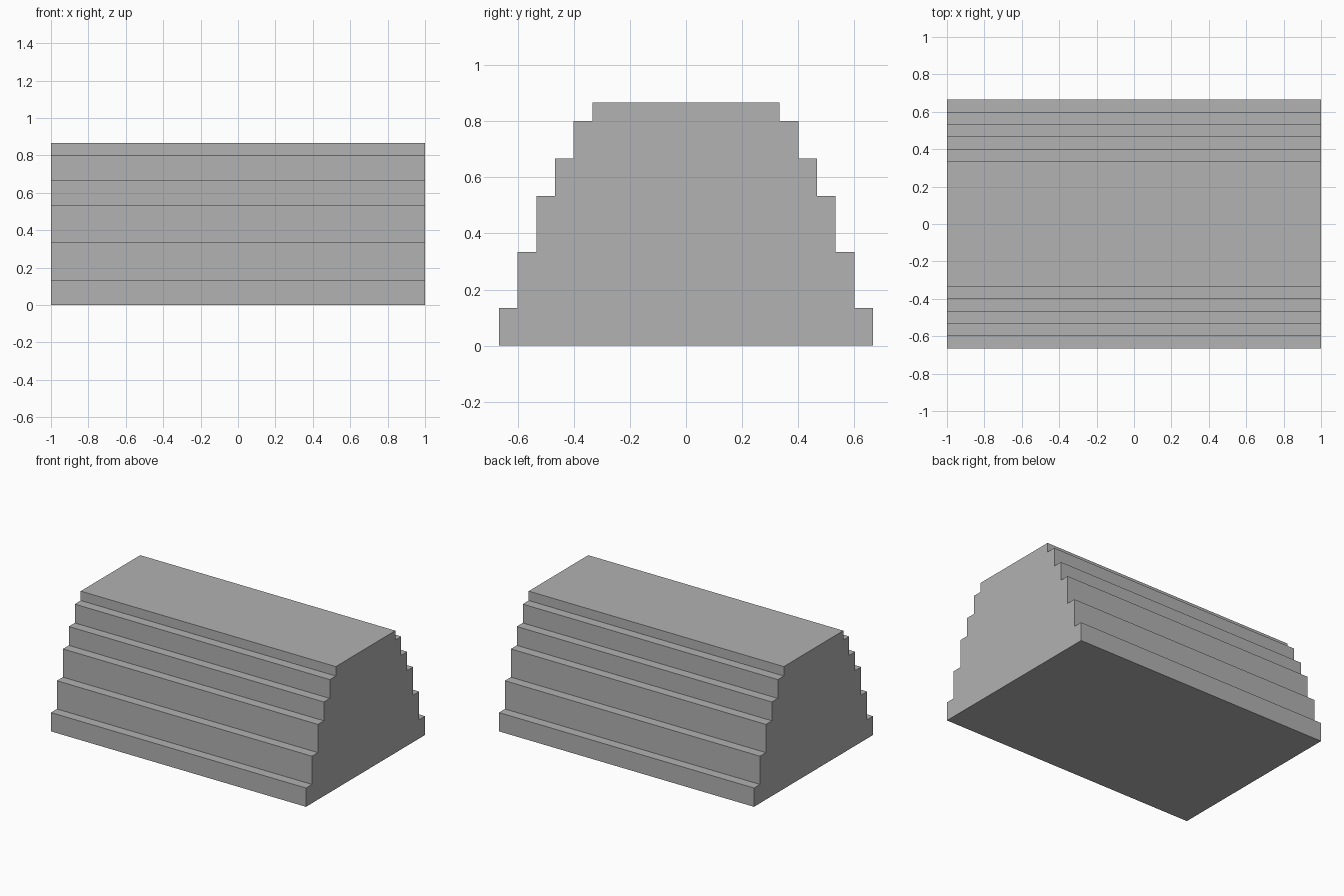
import bpy
import bmesh

cube = bpy.data.objects.get("Cube")
if cube:
    bpy.data.objects.remove(cube, do_unlink=True)

UNIT = 1 / 15           # the steps sit on a regular grid
HALF_LENGTH = 1.0
BASE_HALF_DEPTH = 10    # each tier is one unit narrower per side
TIER_TOPS = [2, 5, 8, 10, 12, 13]

# Plain grey material
grey = bpy.data.materials.new("plain grey")
grey.use_nodes = True
colour = (0.445, 0.445, 0.445, 1)
grey.diffuse_color = colour
grey.node_tree.nodes["Principled BSDF"].inputs["Base Color"].default_value = colour

# Stepped half profile, then mirrored to close the outline
half = []
bottom = 0
for i, top in enumerate(TIER_TOPS):
    depth = BASE_HALF_DEPTH - i
    half += [(depth * UNIT, bottom * UNIT), (depth * UNIT, top * UNIT)]
    bottom = top
outline = half + [(-y, z) for y, z in reversed(half)]

# Extrude the outline along the length
bm = bmesh.new()
end = bm.faces.new([bm.verts.new((-HALF_LENGTH, y, z)) for y, z in outline])
extruded = bmesh.ops.extrude_face_region(bm, geom=[end])["geom"]
moved = [v for v in extruded if isinstance(v, bmesh.types.BMVert)]
bmesh.ops.translate(bm, verts=moved, vec=(2 * HALF_LENGTH, 0, 0))
if not end.is_valid or len(end.link_faces if hasattr(end, "link_faces") else []) == 0:
    # Make sure both ends are capped
    bmesh.ops.holes_fill(bm, edges=[e for e in bm.edges if e.is_boundary], sides=0)
bmesh.ops.recalc_face_normals(bm, faces=bm.faces)

mesh = bpy.data.meshes.new("stepped_block")
bm.to_mesh(mesh)
bm.free()
mesh.materials.append(grey)
block = bpy.data.objects.new("stepped_block", mesh)
bpy.context.collection.objects.link(block)
